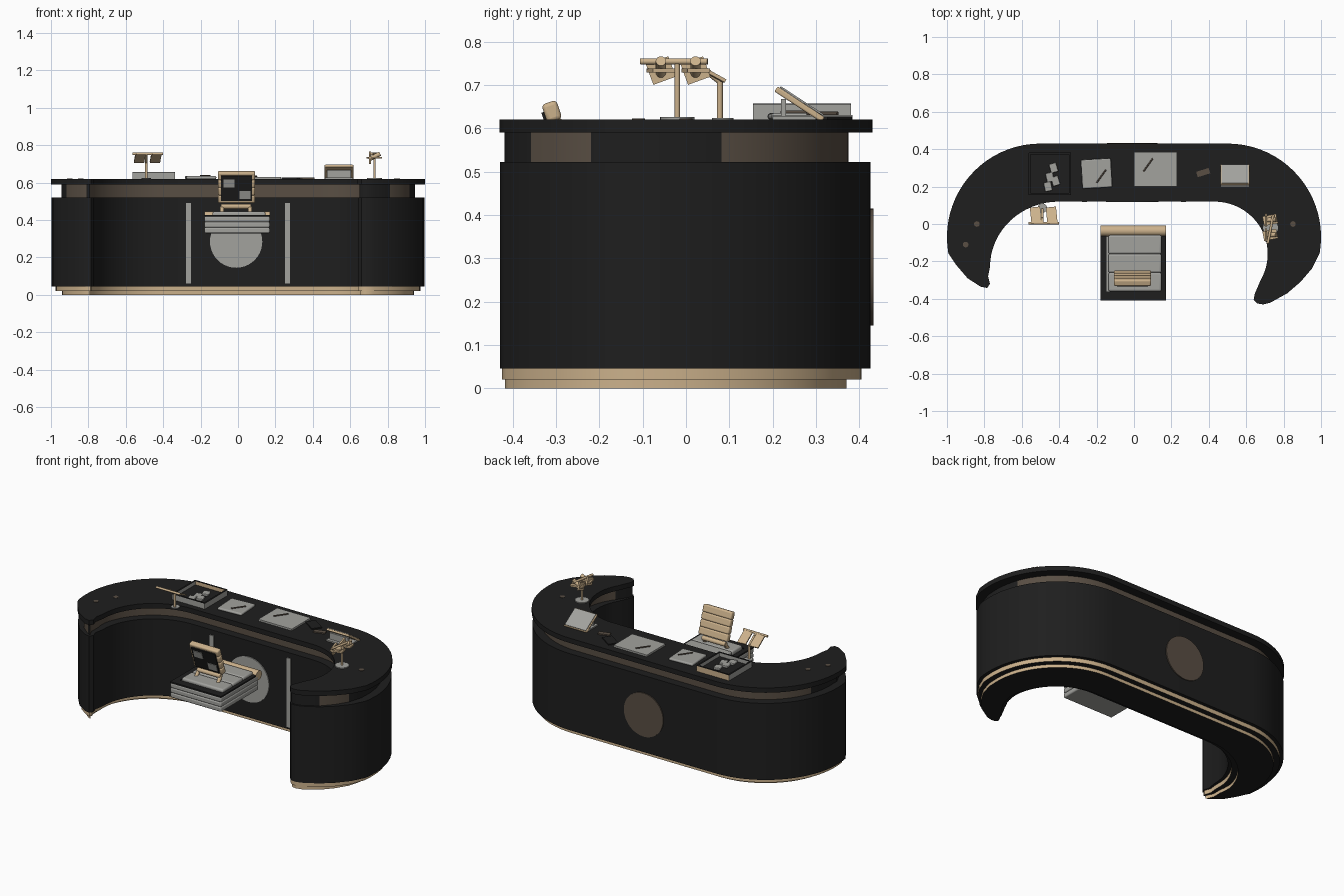
import bpy, bmesh
from math import sin, cos, radians, pi
from mathutils import Vector, Matrix

old = bpy.data.objects.get("Cube")
if old:
    bpy.data.objects.remove(old)


def material(name, r, g, b):
    m = bpy.data.materials.new(name)
    m.use_nodes = True
    m.diffuse_color = (r, g, b, 1)
    m.node_tree.nodes["Principled BSDF"].inputs["Base Color"].default_value = (r, g, b, 1)
    return m


BLACK = material("black_lacquer", .013, .013, .013)
TAN = material("tan_wood", .60, .44, .26)
GREY = material("warm_grey", .36, .36, .34)
BROWN = material("dark_bronze", .10, .077, .057)


def finish(name, bm, mats, bevel=0):
    bmesh.ops.recalc_face_normals(bm, faces=bm.faces)
    mesh = bpy.data.meshes.new(name)
    bm.to_mesh(mesh)
    bm.free()
    for m in mats:
        mesh.materials.append(m)
    for p in mesh.polygons:
        p.use_smooth = True
    mesh.set_sharp_from_angle(angle=radians(35))
    ob = bpy.data.objects.new(name, mesh)
    bpy.context.collection.objects.link(ob)
    if bevel:
        mod = ob.modifiers.new("round", 'BEVEL')
        mod.width, mod.segments = bevel, 3
    return ob


def box(name, loc, size, mat, tilt=0, turn=0, bevel=0):
    bm = bmesh.new()
    place = (Matrix.Translation(loc) @ Matrix.Rotation(turn, 4, 'Z')
             @ Matrix.Rotation(tilt, 4, 'X') @ Matrix.Diagonal((*size, 1)))
    bmesh.ops.create_cube(bm, size=1, matrix=place)
    return finish(name, bm, [mat], bevel)


def rod(name, a, b, r, mat, sides=16):
    a, b = Vector(a), Vector(b)
    turn = (b - a).to_track_quat('Z', 'Y').to_matrix().to_4x4()
    bm = bmesh.new()
    bmesh.ops.create_cone(bm, cap_ends=True, segments=sides, radius1=r, radius2=r,
                          depth=(b - a).length, matrix=Matrix.Translation((a + b) / 2) @ turn)
    return finish(name, bm, [mat])


def arc(cx, cy, rx, ry, a0, a1, n):
    angles = [radians(a0 + (a1 - a0) * i / n) for i in range(n + 1)]
    return [(cx + rx * cos(a), cy + ry * sin(a)) for a in angles]


# Plan outline of the curved counter, clockwise from the back
OUTLINE = (arc(.5, -.07, .5, .5, 90, -10, 20)
           + [(.95, -.24), (.89, -.31), (.82, -.37), (.73, -.42), (.69, -.43),
              (.66, -.425), (.64, -.405), (.645, -.375)]
           + arc(.43, -.16, .285, .28, -30, 90, 18)
           + arc(-.4, -.23, .37, .35, 90, 180, 16)
           + [(-.78, -.28), (-.77, -.32), (-.785, -.342), (-.82, -.335), (-.89, -.29), (-.95, -.22)]
           + arc(-.5, -.07, .5, .5, 190, 90, 20))


def inset(d):
    pts = [Vector(p) for p in OUTLINE]
    out = []
    for i, p in enumerate(pts):
        along = pts[(i + 1) % len(pts)] - pts[i - 1]
        inward = Vector((along.y, -along.x)).normalized()
        out.append(p + inward * d * min(1, max(.2, (p.y + .45) / .3)))
    return out


def counter(name, d, z0, z1, mats, rule=None):
    bm = bmesh.new()
    face = bm.faces.new([bm.verts.new((p.x, p.y, z0)) for p in inset(d)])
    new = bmesh.ops.extrude_face_region(bm, geom=[face], use_keep_orig=True)["geom"]
    for v in new:
        if isinstance(v, bmesh.types.BMVert):
            v.co.z = z1
    bmesh.ops.recalc_face_normals(bm, faces=bm.faces)
    if rule:
        for f in bm.faces:
            f.material_index = int(rule(f))
    return finish(name, bm, mats)


def neck_dark(f):
    c = f.calc_center_median()
    return abs(c.x) > .92 or (c.y < -.3 and abs(c.x) < .82)


# Desk: stepped plinth, body, recessed band, worktop
counter("plinth_foot", .06, 0, .02, [TAN, BLACK], lambda f: f.normal.z < -.5)
counter("plinth", .025, .02, .046, [TAN, BLACK], lambda f: f.normal.z < -.5)
counter("desk_body", .004, .046, .522, [BLACK])
counter("recessed_band", .055, .522, .59, [BROWN, BLACK], neck_dark)
counter("worktop", 0, .59, .62, [BLACK])

# Wall inlays
for side in (-1, 1):
    box("inner_stripe", (.265 * side, .122, .275), (.025, .008, .43), GREY)
rod("inner_disc", (-.01, .118, .285), (-.01, .126, .285), .14, GREY, 40)
rod("back_disc", (-.01, .424, .28), (-.01, .432, .28), .135, BROWN, 40)
for x, y in ((-.84, 0), (-.9, -.11), (.85, 0)):
    rod("cable_cap", (x, y, .618), (x, y, .622), .015, BROWN)

# Chair seat: stacked rolls, cushions, trim
for i in range(3):
    box("seat_layer", (-.005, -.225, .345 + .03 * i), (.35, .37, .031), GREY, bevel=.008)
for side in (-1, 1):
    box("seat_side_trim", (-.005 + .158 * side, -.21, .423), (.033, .31, .009), BLACK)
box("seat_rear_trim", (-.005, -.385, .423), (.35, .048, .009), BLACK)
for i in range(3):
    box("seat_cushion", (.005, -.31 + .1 * i, .43), (.285, .1, .03), GREY, bevel=.01)
rod("seat_front_roll", (-.18, -.037, .418), (.17, -.037, .418), .029, TAN)

# Chair back: bracket, ribbed pad, rear panel
for x in (-.085, .065):
    rod("back_bracket_leg", (x, -.3, .425), (x, -.265, .47), .011, TAN)
rod("back_bracket_bar", (-.09, -.265, .473), (.07, -.265, .473), .014, TAN)
LEAN = .32
up, out = Vector((0, -sin(LEAN), cos(LEAN))), Vector((0, -cos(LEAN), -sin(LEAN)))
foot = Vector((-.008, -.262, .495))
for i in range(4):
    box("back_rib", foot + up * (.022 + .043 * i), (.2, .036, .045), TAN, LEAN, bevel=.009)
box("back_panel", foot + up * .086 + out * .02, (.165, .008, .14), BLACK, LEAN)
for x, z in ((-.04, .115), (.045, .05)):
    box("back_patch", foot + up * z + out * .024 + Vector((x, 0, 0)), (.06, .006, .045), GREY, LEAN)

# Open tray with small contents
TX, TY, TW = -.45, .268, .225
box("tray_floor", (TX, TY, .626), (TW, TW, .012), BLACK)
for name, sx, sy, mat in (("tray_front", 0, -1, GREY), ("tray_back", 0, 1, TAN),
                          ("tray_right", -1, 0, GREY), ("tray_left", 1, 0, GREY)):
    loc = (TX + sx * .108, TY + sy * .108, .637)
    size = (.01 if sx else TW, .01 if sy else TW, .035)
    box(name, loc, size, mat)
    box("tray_rim", (loc[0], loc[1], .655), (size[0], size[1], .003), BLACK)
for x, y in ((-.43, .3), (-.45, .25), (-.46, .2), (-.42, .23)):
    box("tray_item", (x, y, .638), (.05, .04, .014), GREY, turn=x * 3, bevel=.004)

# Pads and papers
box("rounded_pad", (-.2, .27, .627), (.16, .155, .016), GREY, turn=.06, bevel=.007)
rod("pad_pen", (-.2, .22, .637), (-.15, .29, .637), .004, BROWN)
box("writing_pad", (.115, .292, .625), (.23, .185, .012), GREY)
rod("writing_pen", (.05, .28, .634), (.1, .35, .634), .004, BROWN)
box("dark_folder", (.29, .33, .623), (.1, .06, .008), BLACK, turn=-.6)
box("pen_holder", (.37, .275, .623), (.07, .03, .008), BROWN, turn=.3)

# Slanted reading stand
box("stand_slab", (.54, .262, .655), (.155, .13, .014), TAN, -.58, bevel=.004)
box("stand_sheet", (.54, .267, .663), (.145, .118, .004), GREY, -.58)
box("stand_foot", (.54, .25, .624), (.15, .1, .008), GREY)
box("stand_prop", (.54, .225, .645), (.13, .012, .045), GREY)

# Twin shade lamps
rod("left_lamp_base", (.73, -.02, .62), (.73, -.02, .626), .04, GREY, 24)
rod("left_lamp_post", (.73, -.02, .62), (.73, -.02, .755), .006, TAN)
rod("left_lamp_bar", (.715, -.105, .754), (.745, .05, .754), .007, TAN)
for y in (-.058, .022):
    box("left_lamp_shade", (.728, y, .733), (.075, .052, .01), TAN, turn=.2).rotation_euler = (0, 0, 0)
    rod("left_lamp_bulb", (.70, y, .725), (.76, y, .755), .012, TAN)
    box("left_lamp_flap", (.705, y, .733), (.01, .055, .05), TAN, tilt=.35)

rod("right_lamp_base", (-.49, .085, .619), (-.49, .085, .624), .025, GREY, 24)
rod("right_lamp_post", (-.49, .078, .62), (-.49, .078, .71), .007, TAN)
rod("right_lamp_arm", (-.49, .078, .708), (-.49, .03, .745), .007, TAN)
rod("right_lamp_bar", (-.565, .005, .754), (-.4, .005, .754), .007, TAN)
rod("right_lamp_link", (-.49, .03, .745), (-.49, .005, .754), .007, TAN)
for x in (-.525, -.44):
    box("right_lamp_shade", (x, .045, .733), (.055, .1, .008), TAN, -.5, turn=.1)
